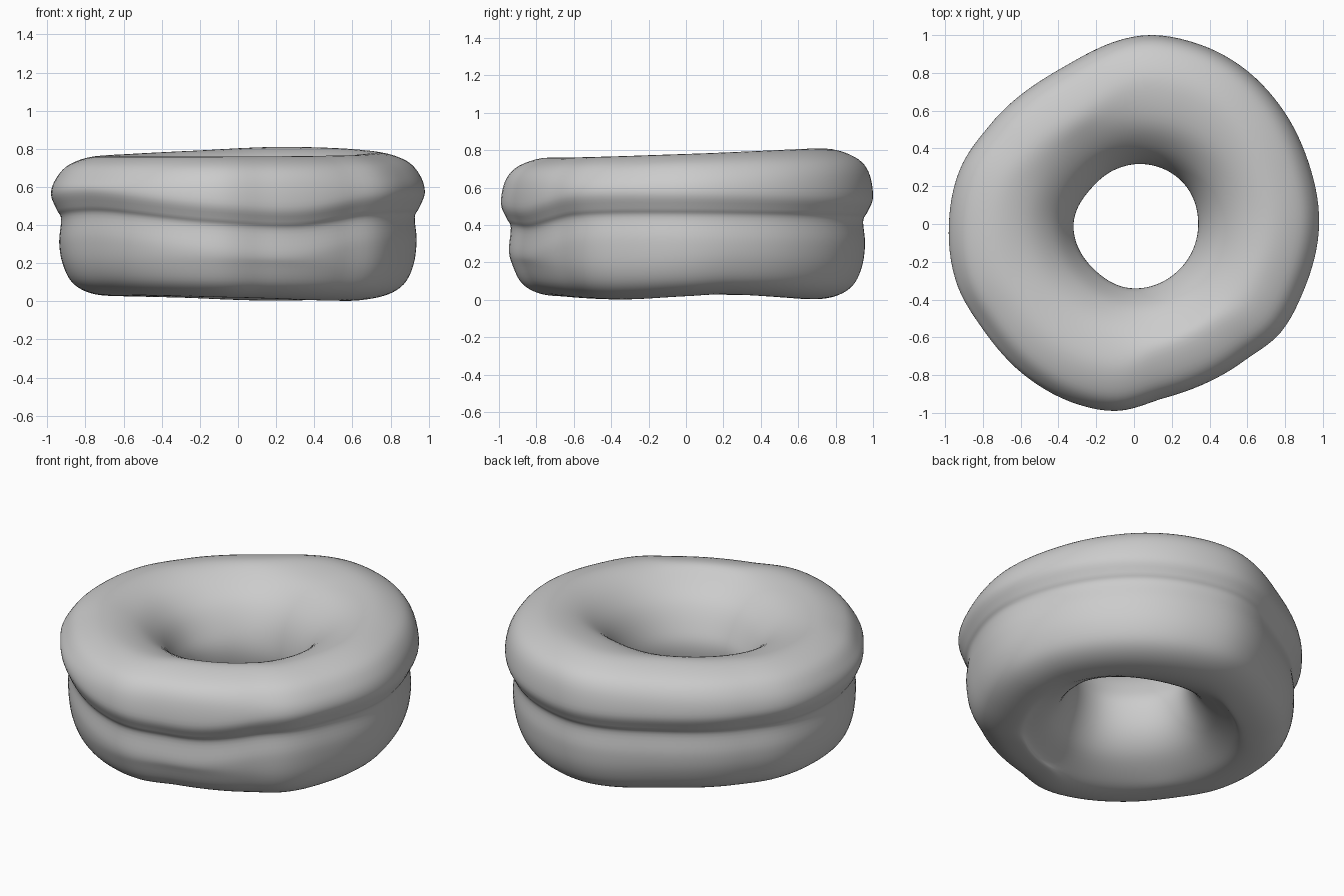
import bpy, bmesh, math

if "Cube" in bpy.data.objects:
    bpy.data.objects.remove(bpy.data.objects["Cube"])


def loop_spline(keys, period, t):
    """Smooth closed interpolation through (position, value) keys."""
    n = len(keys)

    def key(i):
        return keys[i % n][0] + period * (i // n), keys[i % n][1]
    t %= period
    if t < keys[0][0]:
        t += period
    i = max(k for k in range(n) if keys[k][0] <= t)
    (t0, a), (t1, b), (t2, c), (t3, d) = (key(i + k) for k in (-1, 0, 1, 2))
    h = t2 - t1
    u = (t - t1) / h
    m1 = (c - a) / (t2 - t0) * h
    m2 = (d - b) / (t3 - t1) * h
    return ((2*u**3 - 3*u**2 + 1) * b + (u**3 - 2*u**2 + u) * m1
            + (3*u**2 - 2*u**3) * c + (u**3 - u**2) * m2)


# irregular outlines, by angle in degrees around the ring
OUTER = [(0, .98), (20, .98), (39, .995), (56, 1.01), (71, 1.012), (87, 1.0),
         (115, .91), (145, .925), (162, .965), (180, .98), (199, .99), (215, .975),
         (236, .99), (252, 1.0), (265, .993), (280, .935), (309, .93), (323, .965),
         (339, .965)]
HOLE = [(0, .34), (38, .34), (83, .32), (109, .305), (141, .295), (180, .32),
        (229, .32), (266, .34), (315, .34)]
TOP = [(0, .78), (70, .81), (110, .79), (180, .762), (270, .76), (320, .765)]
BOTTOM = [(0, .02), (18, .03), (70, .004), (120, .02), (180, .03), (225, .03),
          (270, .02), (330, .003)]
GROOVE = [(0, .44), (90, .42), (180, .43), (220, .45), (262, .39), (290, .37),
          (320, .43)]


def section(deg):
    """Cross-section (radius, z): icing, hole wall, base, dough side, groove."""
    ro, ri, top, bot, g = (loop_spline(k, 360, deg)
                           for k in (OUTER, HOLE, TOP, BOTTOM, GROOVE))
    return [(ro, g + .13), (ro - .025, top - .12), (ro - .10, top - .042),
            (ro - .25, top), (ri + .24, top - .035), (ri + .11, top - .13),
            (ri + .03, top - .26), (ri, .39), (ri + .03, .25),
            (ri + .11, bot + .11), (ri + .24, bot + .03), (ro - .32, bot),
            (ro - .20, bot + .015), (ro - .11, bot + .07), (ro - .06, bot + .17),
            (ro - .043, g - .12), (ro - .053, g), (ro - .03, g + .05)]


N_AROUND, N_SECTION = 128, 90
bm = bmesh.new()
rings = []
for i in range(N_AROUND):
    a = 2 * math.pi * i / N_AROUND
    pts = section(math.degrees(a))
    n = len(pts)
    r_keys = [(k, p[0]) for k, p in enumerate(pts)]
    z_keys = [(k, p[1]) for k, p in enumerate(pts)]
    ring = []
    for j in range(N_SECTION):
        t = n * j / N_SECTION
        r, z = loop_spline(r_keys, n, t), loop_spline(z_keys, n, t)
        ring.append(bm.verts.new((r * math.cos(a), r * math.sin(a), z)))
    rings.append(ring)

# skin the sections into a closed ring
for i in range(N_AROUND):
    p, q = rings[i], rings[(i + 1) % N_AROUND]
    for j in range(N_SECTION):
        k = (j + 1) % N_SECTION
        bm.faces.new((p[j], q[j], q[k], p[k])).smooth = True
bmesh.ops.recalc_face_normals(bm, faces=bm.faces)
mesh = bpy.data.meshes.new("iced_doughnut")
bm.to_mesh(mesh)
bm.free()
bpy.context.collection.objects.link(bpy.data.objects.new("iced_doughnut", mesh))
